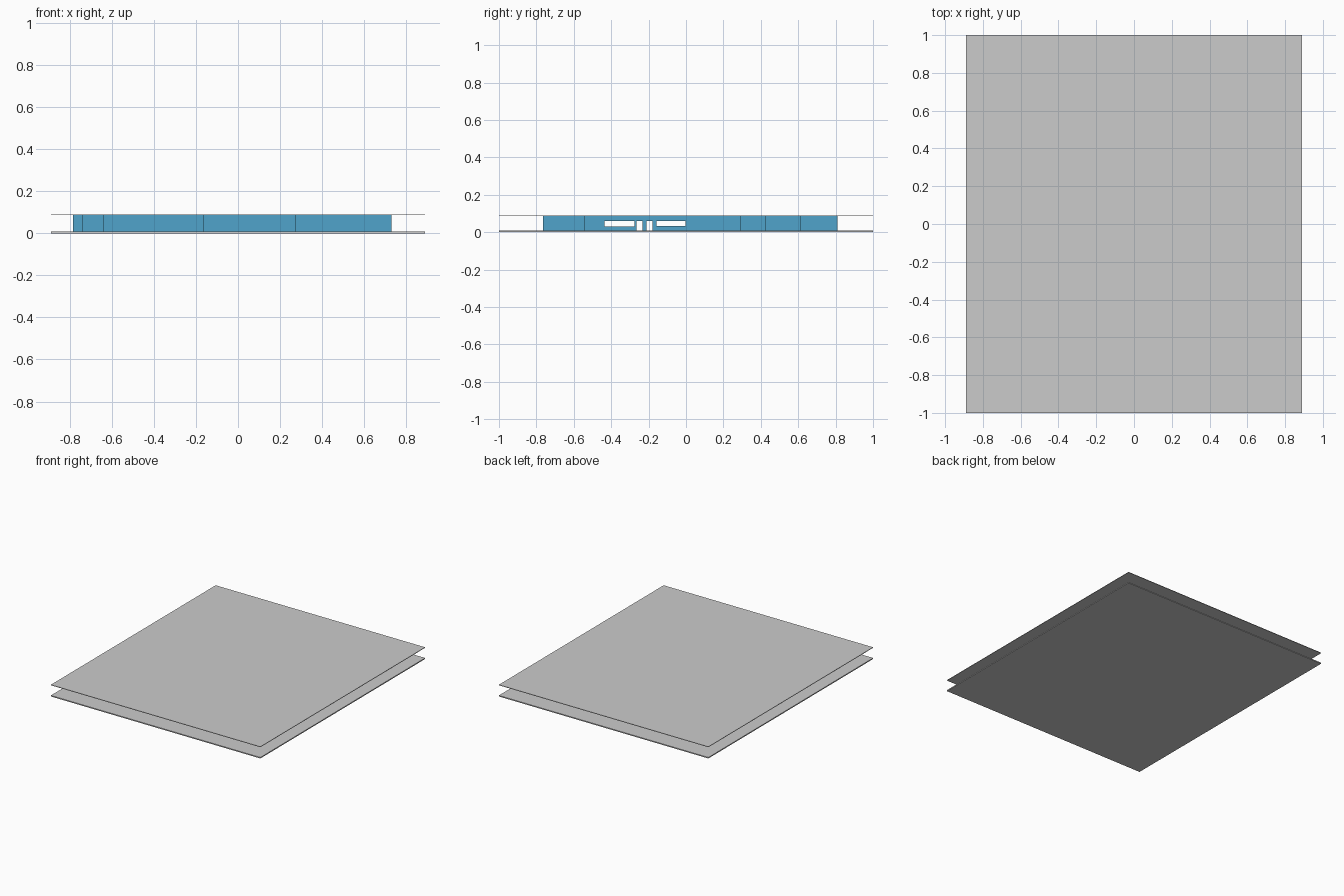
import bpy, bmesh

if "Cube" in bpy.data.objects:
    bpy.data.objects.remove(bpy.data.objects["Cube"])

FLOOR_TOP, WALL_TOP, ROOF_TOP = 0.008, 0.086, 0.09
THICK = 0.02

blue = bpy.data.materials.new("wall_blue")
blue.diffuse_color = (0.08, 0.37, 0.60, 1)
blue.use_nodes = True
blue.node_tree.nodes["Principled BSDF"].inputs["Base Color"].default_value = blue.diffuse_color


def add_object(name, bm, mat=None):
    mesh = bpy.data.meshes.new(name)
    bm.to_mesh(mesh)
    bm.free()
    ob = bpy.data.objects.new(name, mesh)
    bpy.context.collection.objects.link(ob)
    if mat:
        mesh.materials.append(mat)
    return ob


def add_box(bm, lo, hi):
    verts = bmesh.ops.create_cube(bm, size=1)["verts"]
    for v in verts:
        v.co = [(a + b) / 2 + c * (b - a) for a, b, c in zip(lo, hi, v.co)]


def box(name, lo, hi, mat=None):
    bm = bmesh.new()
    add_box(bm, lo, hi)
    return add_object(name, bm, mat)


# floor and roof plates
box("floor_slab", (-0.89, -1, 0), (0.89, 1, FLOOR_TOP))
box("roof_slab", (-0.89, -1, WALL_TOP), (0.89, 1, ROOF_TOP))

# stepped outer wall, counter-clockwise in plan
plan = [(-0.165, -0.765), (0.275, -0.765), (0.275, -0.545), (0.73, -0.545),
        (0.73, 0.295), (0.50, 0.295), (0.50, 0.425), (0.275, 0.425),
        (0.275, 0.615), (-0.165, 0.615), (-0.165, 0.81), (-0.64, 0.81),
        (-0.64, 0.425), (-0.785, 0.425), (-0.785, 0.10), (-0.74, 0.10),
        (-0.74, -0.48), (-0.64, -0.48), (-0.64, -0.545), (-0.165, -0.545)]
bm = bmesh.new()
low = [bm.verts.new((x, y, FLOOR_TOP)) for x, y in plan]
high = [bm.verts.new((x, y, WALL_TOP)) for x, y in plan]
for i in range(len(plan)):
    j = (i + 1) % len(plan)
    bm.faces.new((low[i], low[j], high[j], high[i]))
outer = add_object("outer_wall", bm, blue)
solid = outer.modifiers.new("thickness", 'SOLIDIFY')
solid.thickness = THICK
solid.offset = -1
solid.use_even_offset = True

# inner partition
inner = box("partition_wall", (-0.165, -0.525, FLOOR_TOP),
            (-0.165 + THICK, 0.595, WALL_TOP), blue)

# windows and double door, lined up through the building
openings = [(-0.435, -0.275, 0.03, 0.06), (-0.265, -0.232, 0.0, 0.06),
            (-0.212, -0.178, 0.0, 0.06), (-0.158, -0.002, 0.034, 0.06)]
bm = bmesh.new()
for y0, y1, z0, z1 in openings:
    add_box(bm, (-0.85, y0, z0), (0.85, y1, z1))
cutter = add_object("opening_cutter", bm)
cutter.hide_render = True
cutter.display_type = 'WIRE'
for wall in (outer, inner):
    cut = wall.modifiers.new("openings", 'BOOLEAN')
    cut.operation = 'DIFFERENCE'
    cut.solver = 'EXACT'
    cut.object = cutter
